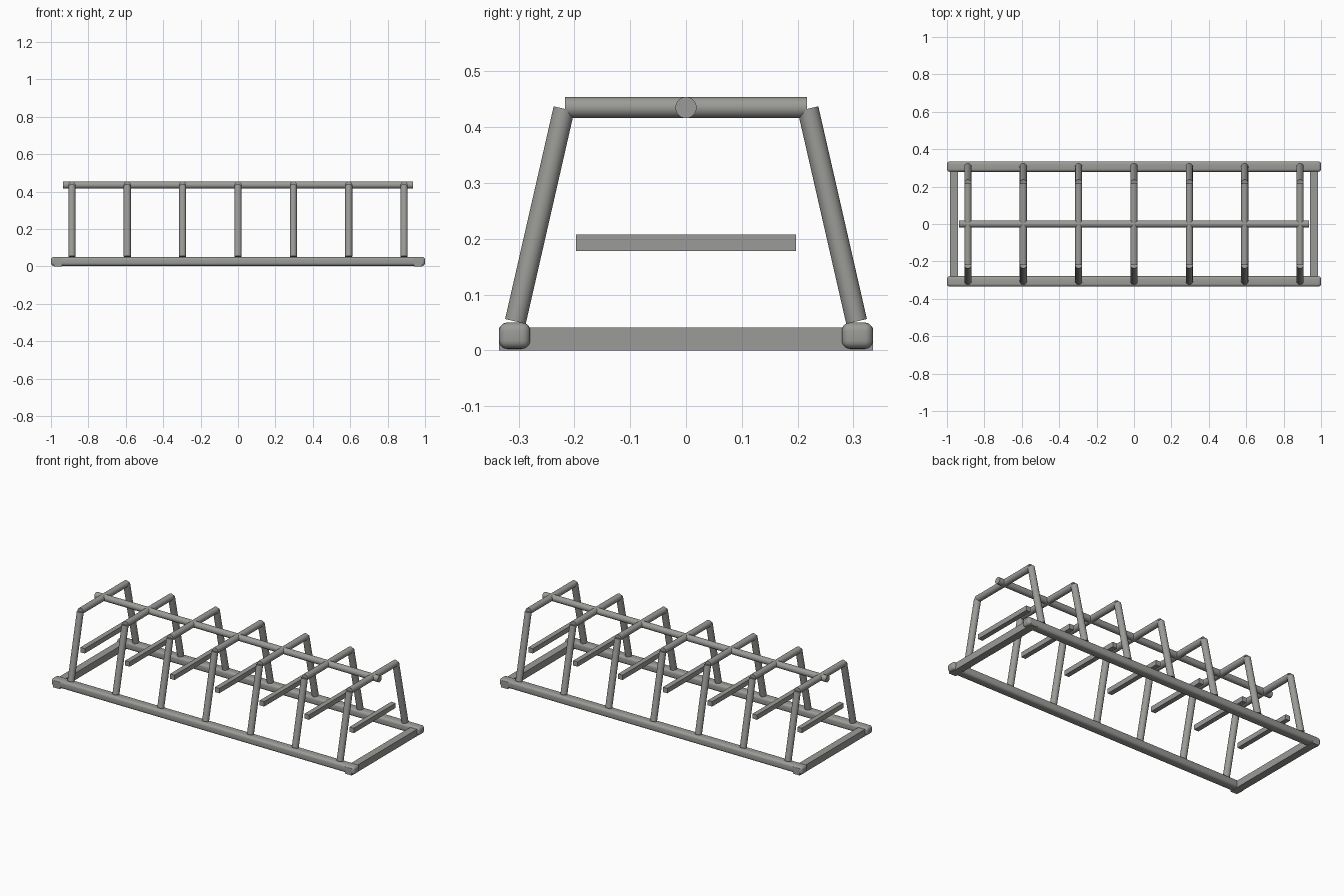
import bpy, math
from mathutils import Vector

cube = bpy.data.objects.get("Cube")
if cube:
    bpy.data.objects.remove(cube, do_unlink=True)

# Single painted-steel colour
steel = bpy.data.materials.new("grey_steel")
steel.use_nodes = True
colour = (0.33, 0.33, 0.315, 1)
steel.diffuse_color = colour
steel.node_tree.nodes["Principled BSDF"].inputs["Base Color"].default_value = colour

TUBE = 0.019
HOOPS = 7
SPACING = 0.296
TOP_Z = 0.435


def tube(name, start, end, radius=TUBE):
    a, b = Vector(start), Vector(end)
    axis = b - a
    bpy.ops.mesh.primitive_cylinder_add(vertices=32, radius=radius, depth=axis.length,
                                        location=(a + b) / 2,
                                        rotation=axis.to_track_quat('Z', 'Y').to_euler())
    obj = bpy.context.object
    obj.name = name
    obj.data.materials.append(steel)
    bpy.ops.object.shade_smooth_by_angle(angle=math.radians(40))
    return obj


def box(name, centre, size, bevel=0):
    bpy.ops.mesh.primitive_cube_add(size=1, location=centre)
    obj = bpy.context.object
    obj.name = name
    obj.scale = size
    bpy.ops.object.transform_apply(location=False, rotation=False, scale=True)
    obj.data.materials.append(steel)
    if bevel:
        mod = obj.modifiers.new("rounded_edges", 'BEVEL')
        mod.width = bevel
        mod.segments = 5
        bpy.ops.object.modifier_apply(modifier=mod.name)
        bpy.ops.object.shade_smooth_by_angle(angle=math.radians(40))
    return obj


# Base frame: rounded long rails and square end bars
for side, label in ((-1, "front"), (1, "back")):
    box(f"{label}_base_rail", (0, side * 0.307, 0.0265), (2, 0.056, 0.047), 0.015)
for side, label in ((-1, "right"), (1, "left")):
    box(f"{label}_end_bar", (side * 0.963, 0, 0.0205), (0.044, 0.67, 0.041))

# Long tube joining the hoops
tube("top_rail", (-0.935, 0, TOP_Z), (0.935, 0, TOP_Z))

# Hoops: two sloping legs, a crossbar and a lower square bar
for i in range(HOOPS):
    x = (i - (HOOPS - 1) / 2) * SPACING
    tube(f"crossbar_{i + 1}", (x, -0.217, TOP_Z), (x, 0.217, TOP_Z))
    for side, label in ((-1, "front"), (1, "back")):
        tube(f"{label}_leg_{i + 1}", (x, side * 0.3055, 0.052), (x, side * 0.2185, 0.433))
    box(f"lower_bar_{i + 1}", (x, 0, 0.193), (0.029, 0.394, 0.029))
